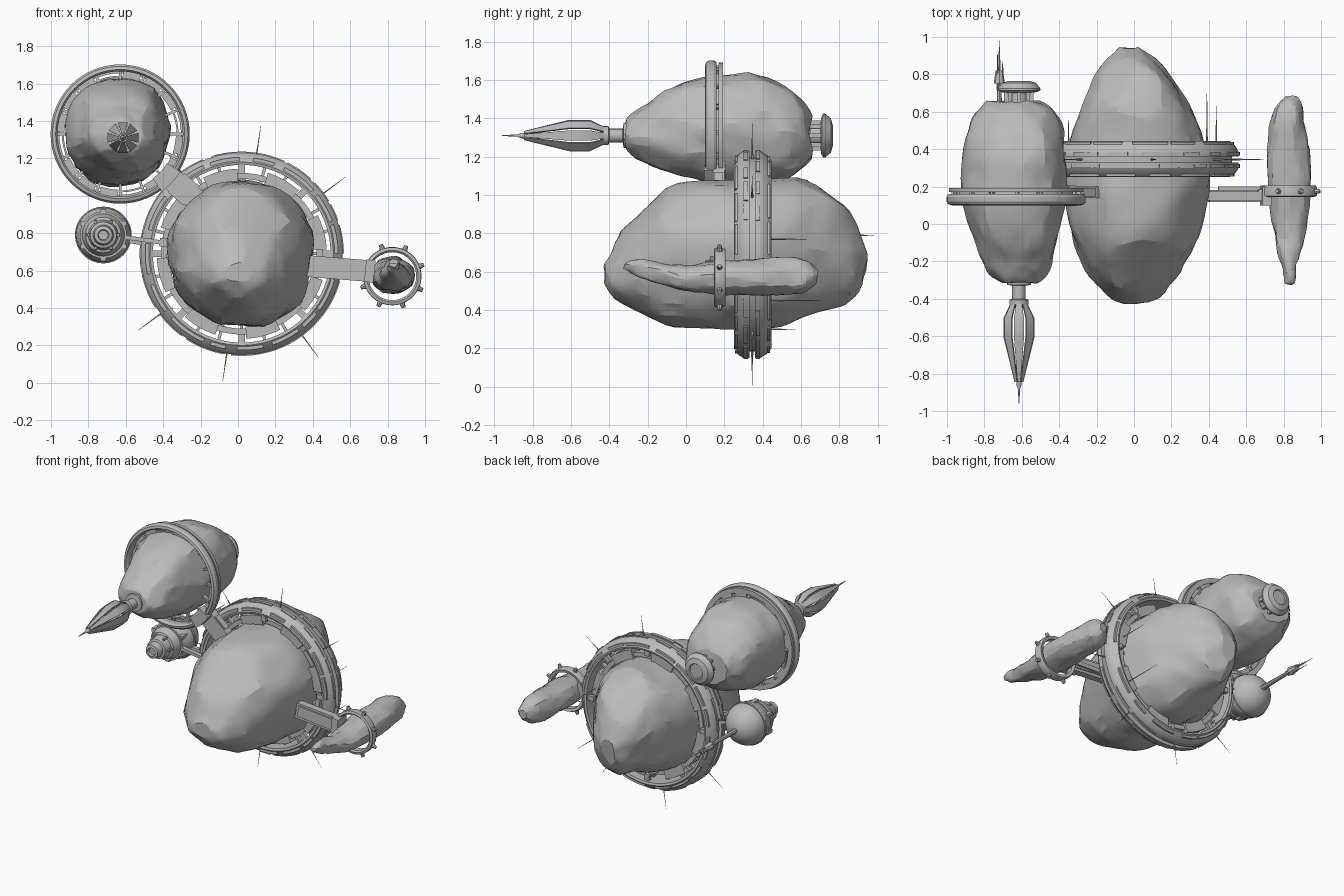
import bpy, bmesh, random
from math import cos, sin, pi, radians, copysign
from mathutils import Vector, Matrix, noise

random.seed(4)
cube = bpy.data.objects.get("Cube")
if cube:
    bpy.data.objects.remove(cube, do_unlink=True)

grey = bpy.data.materials.new("stone_grey")
grey.use_nodes = True
grey.diffuse_color = (0.5, 0.5, 0.5, 1)
grey.node_tree.nodes["Principled BSDF"].inputs["Base Color"].default_value = grey.diffuse_color


def finish(name, bm, angle=30):
    bmesh.ops.remove_doubles(bm, verts=bm.verts, dist=0.00001)
    bmesh.ops.recalc_face_normals(bm, faces=bm.faces)
    mesh = bpy.data.meshes.new(name)
    bm.to_mesh(mesh)
    bm.free()
    mesh.materials.append(grey)
    ob = bpy.data.objects.new(name, mesh)
    bpy.context.collection.objects.link(ob)
    bpy.ops.object.select_all(action='DESELECT')
    ob.select_set(True)
    bpy.context.view_layer.objects.active = ob
    bpy.ops.object.shade_smooth_by_angle(angle=radians(angle))


def lathe(bm, profile, centre, segs=64, start=0, sweep=360):
    """Turn a closed (radius, y) profile about a y axis through centre (x, z)."""
    full = sweep == 360
    rows = []
    for i in range(segs if full else segs + 1):
        a = start + sweep * i / segs
        rows.append([bm.verts.new(polar(centre, r, a, y)) for r, y in profile])
    n = len(profile)
    for i in range(segs):
        p, q = rows[i], rows[(i + 1) % len(rows)]
        for j in range(n):
            k = (j + 1) % n
            if profile[j][0] + profile[k][0] > 0:
                bm.faces.new((p[j], p[k], q[k], q[j]))
    if not full:
        bm.faces.new(rows[0])
        bm.faces.new(rows[-1])


def band(bm, r0, r1, y0, y1, centre, segs=64, start=0, sweep=360):
    lathe(bm, [(r0, y0), (r1, y0), (r1, y1), (r0, y1)], centre, segs, start, sweep)


def frame(a, b):
    d = (b - a).normalized()
    side = Vector((1, 0, 0)) if abs(d.y) > 0.9 else Vector((0, 1, 0))
    across = side.cross(d).normalized()
    m = Matrix((across, d.cross(across), d)).transposed().to_4x4()
    return Matrix.Translation((a + b) / 2) @ m, (b - a).length


def beam(bm, a, b, width, depth):
    m, length = frame(Vector(a), Vector(b))
    bmesh.ops.create_cube(bm, size=1, matrix=m @ Matrix.Diagonal((width, depth, length, 1)))


def rod(bm, a, b, r1, r2, segs=6):
    m, length = frame(Vector(a), Vector(b))
    bmesh.ops.create_cone(bm, cap_ends=True, segments=segs, radius1=r1, radius2=r2,
                          depth=length, matrix=m)


def polar(centre, r, degrees, y):
    a = radians(degrees)
    return (centre[0] + r * cos(a), y, centre[1] + r * sin(a))


def bulge(c):
    return copysign(abs(c) ** 0.95, c)


def rock(name, stations, rough, cuts, segs=44, steps=4):
    """Loft through (y, x0, x1, z0, z1) stations, roughen, then chip flat facets."""
    bm = bmesh.new()
    st = [Vector(s) for s in stations]
    rows = []
    for i in range(len(st) - 1):
        p0, p1, p2, p3 = st[max(i - 1, 0)], st[i], st[i + 1], st[min(i + 2, len(st) - 1)]
        for k in range(steps + (i == len(st) - 2)):
            t = k / steps
            y, x0, x1, z0, z1 = p1 + (p2 - p0) * (t / 2) + (p0 * 2 - p1 * 5 + p2 * 4 - p3) * (t * t / 2) \
                + (p1 * 3 - p0 - p2 * 3 + p3) * (t ** 3 / 2)
            rows.append([bm.verts.new(((x0 + x1) / 2 + (x1 - x0) / 2 * bulge(cos(a)), y,
                                       (z0 + z1) / 2 + (z1 - z0) / 2 * bulge(sin(a))))
                         for a in (2 * pi * s / segs for s in range(segs))])
    for p, q in zip(rows, rows[1:]):
        for j in range(segs):
            bm.faces.new((p[j], p[j - 1], q[j - 1], q[j]))
    bm.faces.new(rows[0])
    bm.faces.new(rows[-1])
    size = st[len(st) // 2][2] - st[len(st) // 2][1]
    # Long ridges run with the rock, so the noise is stretched along y
    for v in bm.verts:
        p = Vector((v.co.x, v.co.y * 0.6, v.co.z)) / size
        v.co += (noise.noise_vector(p * 4) + noise.noise_vector(p * 9) * 0.6) * rough * size
    for _ in range(cuts):
        n = Vector([random.gauss(0, 1) for _ in range(3)])
        n.y *= 0.7
        n.normalize()
        d = max(v.co.dot(n) for v in bm.verts) - random.uniform(0.005, 0.03) * size
        for v in bm.verts:
            over = v.co.dot(n) - d
            if over > 0:
                v.co -= n * over
    finish(name, bm, 18)


# Three rocks
rock("main_rock", [
    (-.43, -.07, .07, .54, .65), (-.39, -.14, .14, .48, .72), (-.25, -.26, .25, .38, .9),
    (-.1, -.32, .33, .31, 1.03), (.1, -.36, .39, .3, 1.085), (.3, -.37, .4, .3, 1.09),
    (.5, -.335, .36, .32, 1.09), (.65, -.275, .28, .37, 1.085), (.78, -.21, .21, .42, .98),
    (.88, -.15, .14, .46, .86), (.94, -.08, .03, .53, .73)], 0.03, 42)
rock("upper_rock", [
    (-.315, -.7, -.54, 1.23, 1.39), (-.27, -.77, -.48, 1.2, 1.43), (-.2, -.805, -.445, 1.17, 1.48),
    (-.06, -.86, -.4, 1.11, 1.575), (.12, -.915, -.37, 1.07, 1.62), (.25, -.925, -.36, 1.06, 1.62),
    (.4, -.92, -.36, 1.06, 1.63), (.52, -.885, -.385, 1.08, 1.58), (.6, -.835, -.425, 1.12, 1.51),
    (.655, -.78, -.47, 1.19, 1.42)], 0.035, 30)
rock("small_rock", [
    (-.325, .81, .85, .62, .65), (-.27, .8, .86, .58, .67), (-.15, .77, .89, .54, .65),
    (0, .74, .925, .5, .63), (.2, .715, .945, .48, .66), (.4, .715, .94, .48, .67),
    (.55, .73, .91, .48, .68), (.63, .76, .9, .5, .66), (.685, .81, .86, .54, .61)],
    0.045, 16, 24)

# Main ring: grooved hull, armour plates, inner walkway and spokes
hub = (.02, .69)
bm = bmesh.new()
lathe(bm, [(.475, .255), (.49, .25), (.525, .275), (.54, .3), (.54, .33), (.505, .33), (.505, .36),
           (.54, .36), (.54, .385), (.52, .42), (.49, .445), (.475, .44)], hub, 80)
finish("main_ring", bm)

bm = bmesh.new()
for y0, y1, r in ((.3, .322, .546), (.366, .385, .546), (.255, .268, .516), (.425, .438, .514)):
    a = 0
    while a < 335:
        sweep = random.uniform(8, 24)
        band(bm, r - .03, r, y0, y1, hub, 6, a, sweep)
        a += sweep + random.uniform(2, 9)
finish("main_ring_plates", bm)

bm = bmesh.new()
band(bm, .4, .432, .3, .39, hub)
for k in range(24):
    beam(bm, polar(hub, .34, k * 15, .345), polar(hub, .48, k * 15, .345), .016, .03)
    if k % 3 == 0:
        band(bm, .39, .455, .285, .405, hub, 8, k * 15 + 3, 24)
        for y in (.275, .41):
            beam(bm, polar(hub, .43, k * 15, y), polar(hub, .49, k * 15, y), .035, .025)
finish("main_ring_spokes", bm)

bm = bmesh.new()
for k in range(8):
    a = 36.5 + 45 * k
    rod(bm, polar(hub, .5, a, .345), polar(hub, .58, a, .345), .007, .003)
    rod(bm, polar(hub, .57, a, .345), polar(hub, .69, a, .345), .003, .001, 4)
for x, z, y in ((.39, .45, .7), (.44, .77, .63), (-.07, .3, .57), (-.35, .4, .56)):
    rod(bm, (x, .42, z), (x, y, z), .005, .001, 4)
finish("antennas", bm)

# Upper ring with a rear lattice
top = (-.63, 1.33)
bm = bmesh.new()
lathe(bm, [(.335, .115), (.345, .1), (.362, .105), (.372, .12), (.372, .145), (.362, .16),
           (.335, .16)], top, 64)
finish("upper_ring", bm)
bm = bmesh.new()
band(bm, .325, .36, .17, .192, top)
band(bm, .302, .312, .15, .18, top)
for k in range(16):
    a = k * 22.5
    beam(bm, polar(top, .25, a, .168), polar(top, .345, a, .168), .014, .025)
    if k % 4:
        band(bm, .298, .335, .15, .185, top, 5, a + 3, 17)
band(bm, .295, .38, .095, .205, top, 6, -54, 22)
finish("upper_ring_lattice", bm)

# Small ring with short teeth
side = (.825, .57)
bm = bmesh.new()
lathe(bm, [(.128, .155), (.138, .145), (.154, .15), (.156, .185), (.148, .205), (.128, .2)], side, 48)
for k in range(8):
    a = 20 + 45 * k
    rod(bm, polar(side, .15, a, .175), polar(side, .18, a, .175), .016, .01, 8)
finish("small_ring", bm)

# Bridges between the bodies
bm = bmesh.new()
beam(bm, (.3, .15, .63), (.73, .15, .595), .115, .05)
beam(bm, (.4, .15, .625), (.68, .15, .6), .08, .066)
beam(bm, (.45, .19, .6), (.73, .19, .59), .03, .02)
beam(bm, (.68, .15, .6), (.73, .15, .595), .12, .1)
finish("side_bridge", bm)
bm = bmesh.new()
beam(bm, (-.17, .17, .93), (-.39, .17, 1.12), .12, .06)
beam(bm, (-.25, .17, 1), (-.33, .17, 1.07), .135, .045)
finish("upper_bridge", bm)
bm = bmesh.new()
beam(bm, (-.62, .22, .78), (-.33, .22, .74), .022, .03)
beam(bm, (-.42, .22, .753), (-.35, .22, .743), .045, .04)
beam(bm, (-.6, .3, .76), (-.48, .32, .74), .02, .03)
finish("sphere_bridge", bm)

# Front spire: neck, eight separate petals and a needle
axis = (-.615, 1.31)
bm = bmesh.new()
lathe(bm, [(0, -.28), (.065, -.28), (.065, -.325), (.036, -.33), (.036, -.4), (.05, -.405),
           (.05, -.43), (.018, -.45), (.014, -.86), (.006, -.88), (.002, -.96), (0, -.96)], axis, 16)
shell = [(.045, -.42), (.086, -.5), (.086, -.61), (.025, -.845)]
shell += [(r - .012, y) for r, y in reversed(shell)]
for k in range(8):
    lathe(bm, shell, axis, 1, k * 45 - 18, 36)
finish("front_spire", bm)

# Rear dock: struts under a domed disc
bm = bmesh.new()
lathe(bm, [(0, .62), (.05, .62), (.05, .7), (.095, .705), (.114, .715), (.114, .725), (.09, .755),
           (.055, .765), (.05, .758), (0, .758)], axis, 32)
for k in range(8):
    beam(bm, polar(axis, .068, k * 45, .6), polar(axis, .068, k * 45, .71), .022, .022)
band(bm, .05, .08, .63, .65, axis, 24)
finish("rear_dock", bm)

# Sphere station with a tapered nose and rear mast
ball = (-.72, .79)
bm = bmesh.new()
arc = [(.147 * sin(a), .32 + .147 * cos(a)) for a in (radians(d) for d in range(0, 121, 10))]
lathe(bm, arc + [(.112, .2), (.095, .15), (.08, .145), (.07, .09), (.055, .085),
                 (.048, .035), (.03, .03), (.025, .045), (0, .045)], ball, 32)
band(bm, .13, .152, .315, .33, ball, 32)
band(bm, .1, .125, .205, .225, ball, 32)
for k in range(6):
    beam(bm, polar(ball, .125, k * 60 + 30, .21), polar(ball, .125, k * 60 + 30, .27), .025, .03)
    beam(bm, polar(ball, .08, k * 60, .11), polar(ball, .085, k * 60, .16), .015, .012)
finish("sphere_station", bm)
bm = bmesh.new()
x, z = ball
rod(bm, (x, .45, z), (x, .76, z), .018, .011, 8)
rod(bm, (x, .75, z), (x, .82, z), .03, .02, 8)
rod(bm, (x, .82, z), (x, .98, z), .007, .001, 4)
for k in range(3):
    px, _, pz = polar(ball, .018, k * 120, 0)
    rod(bm, (px, .72, pz), (px, .87 + .02 * k, pz), .006, .002, 4)
finish("sphere_mast", bm)
